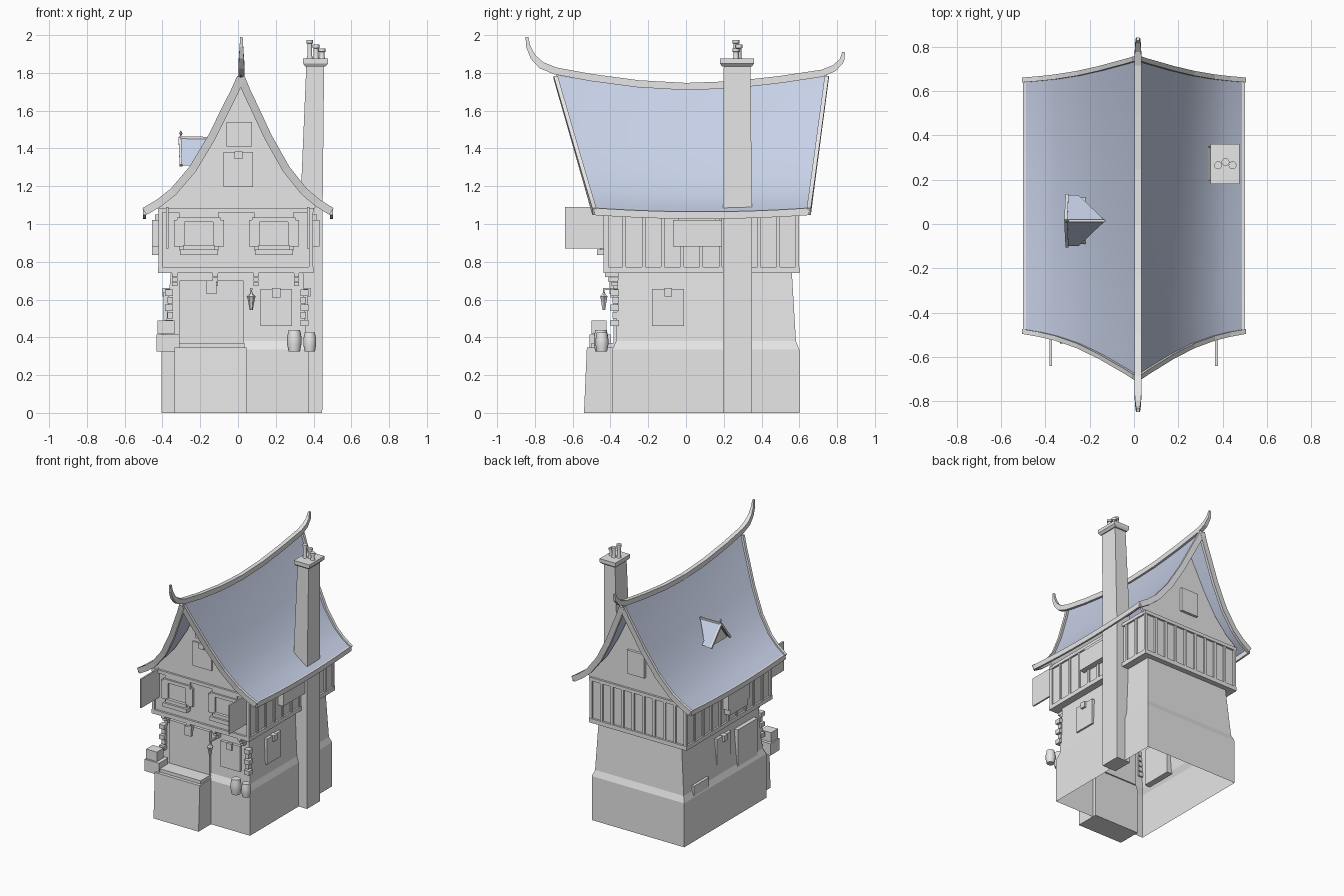
import bpy, bmesh, math
from mathutils import Vector

old = bpy.data.objects.get("Cube")
if old:
    bpy.data.objects.remove(old, do_unlink=True)


def material(name, rgb):
    m = bpy.data.materials.new(name)
    m.use_nodes = True
    m.diffuse_color = (*rgb, 1)
    m.node_tree.nodes["Principled BSDF"].inputs["Base Color"].default_value = (*rgb, 1)
    return m


GREY = material("plain grey", (0.8, 0.8, 0.8))
BLUE = material("slate blue", (0.62, 0.69, 0.87))


def finish(bm, name, mat=GREY, recalc=True):
    if recalc:
        bmesh.ops.recalc_face_normals(bm, faces=bm.faces[:])
    me = bpy.data.meshes.new(name)
    bm.to_mesh(me)
    bm.free()
    me.materials.append(mat)
    ob = bpy.data.objects.new(name, me)
    bpy.context.collection.objects.link(ob)
    return ob


def loft(name, rings, mat=GREY, bottom=True, top=True):
    bm = bmesh.new()
    vs = [[bm.verts.new(p) for p in r] for r in rings]
    n = len(vs[0])
    for a, b in zip(vs, vs[1:]):
        for i in range(n):
            j = (i + 1) % n
            bm.faces.new((a[i], a[j], b[j], b[i]))
    if bottom:
        bm.faces.new(vs[0][::-1])
    if top:
        bm.faces.new(vs[-1])
    return finish(bm, name, mat)


def rect(x0, x1, y0, y1, z):
    return [(x0, y0, z), (x1, y0, z), (x1, y1, z), (x0, y1, z)]


def box(name, x0, x1, y0, y1, z0, z1):
    return loft(name, [rect(x0, x1, y0, y1, z0), rect(x0, x1, y0, y1, z1)])


def lathe(name, x, y, prof, n=12):
    ring = lambda r, z: [(x + r * math.cos(2 * math.pi * i / n),
                          y + r * math.sin(2 * math.pi * i / n), z) for i in range(n)]
    ob = loft(name, [ring(r, z) for r, z in prof])
    ob.data.shade_smooth()
    ob.data.set_sharp_from_angle(angle=math.radians(40))
    return ob


def sweep(name, pts, side, width, height, scales=None):
    # rectangular beam following a path; side is the width direction
    pts, side, rings = [Vector(p) for p in pts], Vector(side), []
    for i, p in enumerate(pts):
        t = pts[min(i + 1, len(pts) - 1)] - pts[max(i - 1, 0)]
        up = side.cross(t).normalized()
        s = scales[i] if scales else 1
        w, h = side * width * s / 2, up * height * s / 2
        rings.append([p - w - h, p + w - h, p + w + h, p - w + h])
    return loft(name, rings)


# Stone ground floor, open underneath
loft("ground_floor_wall", [rect(-.405, .375, -.39, .60, 0), rect(-.405, .375, -.39, .60, .335),
                           rect(-.388, .36, -.37, .582, .38), rect(-.355, .345, -.36, .56, .75)],
     bottom=False)

# Porch with landing, door and keystone
loft("porch_block", [rect(-.335, .045, -.54, -.36, 0), rect(-.335, .045, -.525, -.36, .345)])
box("porch_landing", -.325, .035, -.5, -.36, .345, .37)
box("door_frame", -.31, .03, -.385, -.35, .37, .70)
box("door_keystone", -.168, -.115, -.405, -.38, .63, .70)

# Ground floor windows
box("front_window", .12, .285, -.385, -.35, .46, .655)
box("front_window_keystone", .18, .225, -.40, -.38, .612, .66)
for s, y, x in ((1, -.095, .34), (-1, .09, -.355)):
    xs = sorted((x - s * .02, x + s * .03))
    box("side_window", *xs, y - .085, y + .085, .46, .655)
    xs = sorted((x, x + s * .045))
    box("side_window_keystone", *xs, y - .02, y + .02, .615, .66)
box("side_panel", -.395, -.35, -.3, -.06, .36, .64)
box("side_hatch", -.405, -.38, .3, .48, .345, .42)

# Corner stones
for i in range(5):
    z, d = .46 + i * .04, .012 * (i % 2)
    for s, x in ((-1, -.358), (1, .345)):
        xs = sorted((x - s * .015, x + s * (.028 - d)))
        box("corner_stone", *xs, -.40 + d, -.355, z, z + .033)

# Upper storey with timber framing
box("upper_wall", -.41, .387, -.422, .585, .75, 1.075)
for z0, z1 in ((.74, .772), (1.06, 1.085)):
    box("frame_beam", -.423, .40, -.437, .60, z0, z1)
for i in range(11):
    y = -.428 + i * 1.018 / 10
    for x0, x1 in ((-.42, -.40), (.38, .397)):
        box("side_stud", x0, x1, y - .009, y + .009, .76, 1.07)
for i in range(10):
    x = -.41 + i * .797 / 9
    box("back_stud", x - .01, x + .01, .58, .597, .76, 1.07)
for x in (-.41, .387):
    box("front_corner_stud", x - .01, x + .01, -.435, -.41, .76, 1.07)

# Brackets below the overhang
for x in (-.335, -.12, .095, .31):
    for k in range(3):
        box("bracket", x - .014, x + .014, -.43 + k * .018, -.35, .72 - k * .024, .742 - k * .024)

# Upper front windows with shutters and sills
for x in (-.207, .19):
    box("upper_window_frame", x - .105, x + .105, -.432, -.41, .86, 1.06)
    box("upper_window_head", x - .115, x + .115, -.445, -.41, 1.01, 1.035)
    for s in (-1, 1):
        xs = sorted((x + s * .075, x + s * .132))
        box("window_shutter", *xs, -.443, -.41, .88, 1.02)
    box("window_sill", x - .1, x + .1, -.47, -.41, .835, .865)
    box("window_box", x - .085, x + .085, -.455, -.41, .865, .89)

# Upper side windows
for s, x, y in ((1, .387, .06), (-1, -.41, .01)):
    xs = sorted((x - s * .01, x + s * .045))
    box("upper_side_window", *xs, y - .13, y + .13, .88, 1.02)
    xs = sorted((x - s * .01, x + s * .03))
    box("upper_side_head", *xs, y - .1, y + .1, 1.02, 1.05)
box("left_flower_box", -.455, -.40, -.1, .12, .835, .89)

# Open corner shutters standing out from the front
for x in (-.375, .372):
    box("open_shutter", x - .006, x + .006, -.64, -.42, .87, 1.09)

# Sagging roof: f runs from ridge to eave, v from front to back
PROFILE = [(0, 1.79), (.07, 1.71), (.14, 1.64), (.3, 1.475), (.5, 1.305),
           (.7, 1.185), (.85, 1.125), (1, 1.08)]


def roof_point(s, f, z, v):
    drop = (1.79 - z) / .71
    y = (-.69 + .205 * drop) * (1 - v) + (.745 - .095 * drop) * v
    sag = (.02 + .05 * (1 - f)) * (1 - (2 * v - 1) ** 2)
    return Vector((.015 + s * f * (.48 if s > 0 else .51), y, z - sag))


STEPS = 14
bm = bmesh.new()
for s in (-1, 1):
    grid = [[bm.verts.new(roof_point(s, f, z, j / STEPS)) for j in range(STEPS + 1)] for f, z in PROFILE]
    for a, b in zip(grid, grid[1:]):
        for j in range(STEPS):
            face = bm.faces.new((a[j], a[j + 1], b[j + 1], b[j]))
            face.normal_update()
            if face.normal.z < 0:
                face.normal_flip()
finish(bm, "roof_tiles", BLUE, recalc=False).data.shade_smooth()

# Roof edge boards, eave boards and gable walls
down = Vector((0, 0, -.014))
for v in (0, 1):
    for s in (-1, 1):
        sweep("barge_board", [roof_point(s, f, z, v) + down for f, z in PROFILE], (0, 1, 0), .022, .042)
for s in (-1, 1):
    sweep("eave_board", [roof_point(s, 1, 1.08, j / STEPS) + down for j in range(STEPS + 1)],
          (1, 0, 0), .014, .038)
for name, y0, y1 in (("front_gable", -.422, -.40), ("back_gable", .565, .585)):
    outline = []
    for s, prof in ((-1, PROFILE[6:0:-1]), (1, PROFILE[:7])):
        for f, z in prof:
            a, b = roof_point(s, f, z, 0), roof_point(s, f, z, 1)
            p = roof_point(s, f, z, (y0 - a.y) / (b.y - a.y))
            outline.append((p.x, p.z - .012))
    outline += [(.387, 1.06), (-.41, 1.06)]
    loft(name, [[(x, y, z) for x, z in outline] for y in (y0, y1)])
box("gable_panel", -.06, .073, -.432, -.41, 1.41, 1.54)
box("gable_window", -.078, .08, -.435, -.41, 1.195, 1.38)
box("gable_window_keystone", -.018, .025, -.45, -.43, 1.345, 1.385)
box("back_gable_window", -.07, .075, .57, .605, 1.2, 1.38)

# Ridge beam with upturned ends
RIDGE = [(-.842, 1.99), (-.835, 1.94), (-.81, 1.885), (-.765, 1.84), (-.69, 1.81), (-.5, 1.775),
         (-.25, 1.742), (0, 1.728), (.25, 1.737), (.5, 1.765), (.72, 1.798), (.785, 1.825),
         (.825, 1.865), (.835, 1.91)]
sweep("ridge_beam", [(.018, y, z) for y, z in RIDGE], (1, 0, 0), .032, .038,
      [.4, .6, .8, 1] + [1] * 7 + [.9, .7, .4])

# Dormer
back, peak = (-.13, .015, 1.455), (-.308, .015, 1.455)
for y in (-.1, .13):
    bm = bmesh.new()
    bm.faces.new([bm.verts.new(p) for p in (peak, back, (-.25, y, 1.31), (-.3, y, 1.31))])
    face = bm.faces[:][0] if not hasattr(bm.faces, "ensure_lookup_table") else next(iter(bm.faces))
    face.normal_update()
    if face.normal.z < 0:
        face.normal_flip()
    finish(bm, "dormer_roof", BLUE, recalc=False)
    sweep("dormer_edge", [peak, (-.302, y, 1.31)], (1, 0, 0), .014, .014)
loft("dormer_gable", [[(x, -.09, 1.31), (x, .12, 1.31), (x, .015, 1.445)] for x in (-.285, -.22)])
sweep("dormer_ridge", [(-.312, .015, 1.458), back], (0, 1, 0), .012, .012)
lathe("dormer_finial", -.303, .015, [(.005, 1.45), (.004, 1.47), (.009, 1.48), (.001, 1.495)], 8)

# Chimney
loft("chimney_stack", [rect(.33, .446, .195, .35, 0), rect(.33, .448, .195, .35, 1.09),
                       rect(.362, .456, .2, .34, 1.85)])
loft("chimney_cap", [rect(.355, .463, .19, .35, 1.835), rect(.345, .477, .18, .36, 1.85),
                     rect(.345, .477, .18, .36, 1.875)])
for x, y, h in ((.38, .265, 1.975), (.413, .28, 1.95), (.445, .265, 1.93)):
    lathe("chimney_pot", x, y, [(.018, 1.87), (.013, 1.89), (.013, h - .02), (.018, h - .018), (.018, h)])

# Barrels, crates and lantern
for x, y, r, h in ((.298, -.45, .038, .115), (.38, -.445, .034, .1)):
    lathe("barrel", x, y, [(r * .8, .325), (r, .325 + h * .35), (r, .325 + h * .65), (r * .8, .325 + h)], 16)
box("lower_crate", -.432, -.31, -.51, -.40, .325, .415)
box("upper_crate", -.425, -.335, -.5, -.42, .417, .49)
lathe("lantern", .07, -.435, [(.008, .545), (.012, .565), (.02, .61), (.024, .615), (.006, .635), (.004, .655)], 6)
box("lantern_arm", .064, .076, -.44, -.355, .65, .66)
